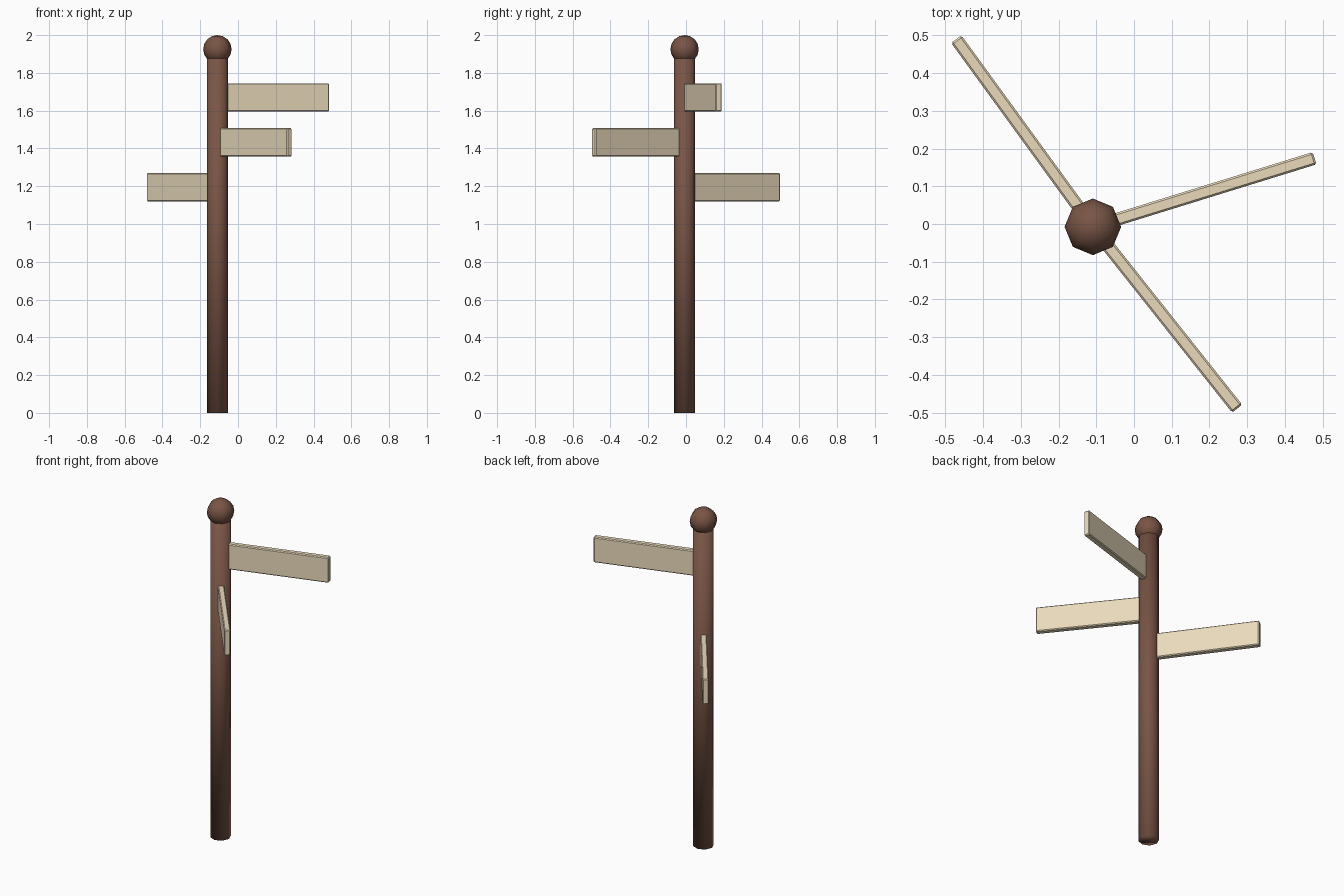
import bpy, math
from mathutils import Matrix

if "Cube" in bpy.data.objects:
    bpy.data.objects.remove(bpy.data.objects["Cube"])

CX, CY = -0.109, -0.0075   # post axis


def material(name, rgb):
    m = bpy.data.materials.new(name)
    m.diffuse_color = (*rgb, 1)
    m.use_nodes = True
    m.node_tree.nodes["Principled BSDF"].inputs["Base Color"].default_value = m.diffuse_color
    return m


wood = material("brown_wood", (0.19, 0.09, 0.06))
board = material("pale_board", (0.82, 0.70, 0.50))


def finish(name, mat):
    ob = bpy.context.object
    ob.name = name
    ob.data.materials.append(mat)
    return ob


# Post, smooth right across its end caps
bpy.ops.mesh.primitive_cylinder_add(vertices=8, radius=0.056, depth=1.89,
                                    location=(CX, CY, 0.945))
finish("post", wood)
bpy.ops.object.shade_smooth()

# Round finial on top
bpy.ops.mesh.primitive_uv_sphere_add(segments=8, ring_count=8, radius=0.075,
                                     location=(CX, CY, 1.925))
finish("finial", wood)
bpy.ops.object.shade_smooth()


# Sign boards radiating from the post
def sign(name, angle, z):
    start, end = 0.04, 0.615
    bpy.ops.mesh.primitive_cube_add(size=1)
    ob = finish(name, board)
    ob.data.transform(Matrix.Translation(((start + end) / 2, 0, 0))
                      @ Matrix.Diagonal((end - start, 0.034, 0.15, 1)))
    ob.location = (CX, CY, z)
    ob.rotation_euler.z = angle
    bev = ob.modifiers.new("edge_bevel", 'BEVEL')
    bev.width = 0.005
    bev.segments = 1


sign("sign_upper", 0.3, 1.67)
sign("sign_middle", -0.9, 1.432)
sign("sign_lower", 2.2, 1.195)
